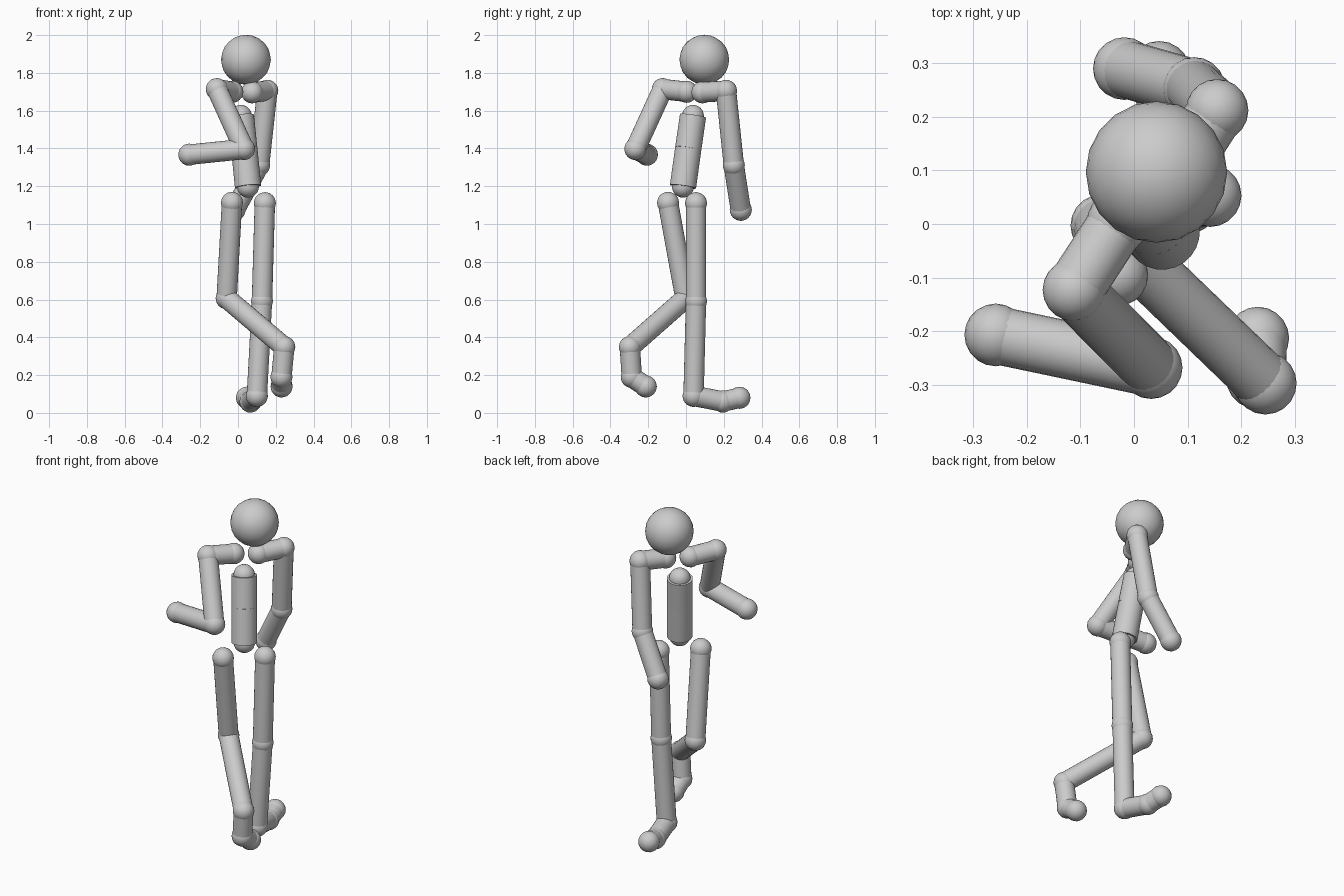
import bpy, math
from mathutils import Vector

if "Cube" in bpy.data.objects:
    bpy.data.objects.remove(bpy.data.objects["Cube"])

gray = bpy.data.materials.new("light_gray")
gray.diffuse_color = (0.6, 0.6, 0.6, 1)
gray.use_nodes = True
gray.node_tree.nodes["Principled BSDF"].inputs["Base Color"].default_value = gray.diffuse_color

JOINT, LIMB, TORSO = 0.0585, 0.054, 0.07


def finish(name):
    ob = bpy.context.object
    ob.name = name
    ob.data.materials.append(gray)
    bpy.ops.object.shade_smooth_by_angle(angle=math.radians(40))


def ball(name, p, r=JOINT):
    bpy.ops.mesh.primitive_ico_sphere_add(subdivisions=3, radius=r, location=p)
    finish(name)


def rod(name, a, b, r=LIMB):
    a, b = Vector(a), Vector(b)
    d = b - a
    bpy.ops.mesh.primitive_cylinder_add(
        vertices=24, radius=r, depth=d.length, location=(a + b) / 2,
        rotation=d.to_track_quat('Z', 'Y').to_euler())
    finish(name)


# Each chain is a list of (joint name, position); rods join neighbours
def chain(prefix, joints, r=LIMB):
    for n, p in joints:
        ball(f"{prefix}_{n}_joint", p)
    for (n, a), (m, b) in zip(joints, joints[1:]):
        rod(f"{prefix}_{n}_to_{m}", a, b, r)


# Head
ball("head", (0.042, 0.097, 1.87), 0.132)

# Torso
chain("torso", [("chest", (0.015, 0.037, 1.572)),
                ("waist", (0.033, 0.012, 1.4)),
                ("pelvis", (0.053, -0.016, 1.198))], TORSO)

# Arms with collarbones
chain("bent_arm", [("collar", (-0.03, 0.003, 1.7)),
                   ("shoulder", (-0.112, -0.123, 1.714)),
                   ("elbow", (0.032, -0.268, 1.397)),
                   ("hand", (-0.258, -0.207, 1.367))])
chain("straight_arm", [("collar", (0.075, 0.087, 1.697)),
                       ("shoulder", (0.155, 0.212, 1.705)),
                       ("elbow", (0.112, 0.253, 1.312)),
                       ("hand", (-0.018, 0.29, 1.075))])

# Legs with feet
chain("raised_leg", [("hip", (-0.032, -0.095, 1.112)),
                     ("knee", (-0.06, -0.003, 0.607)),
                     ("ankle", (0.245, -0.297, 0.348)),
                     ("foot", (0.23, -0.287, 0.19)),
                     ("toe", (0.231, -0.213, 0.14))])
chain("standing_leg", [("hip", (0.142, 0.053, 1.11)),
                       ("knee", (0.127, 0.053, 0.592)),
                       ("ankle", (0.1, 0.04, 0.09)),
                       ("foot", (0.066, 0.195, 0.06)),
                       ("toe", (0.047, 0.283, 0.08))])
